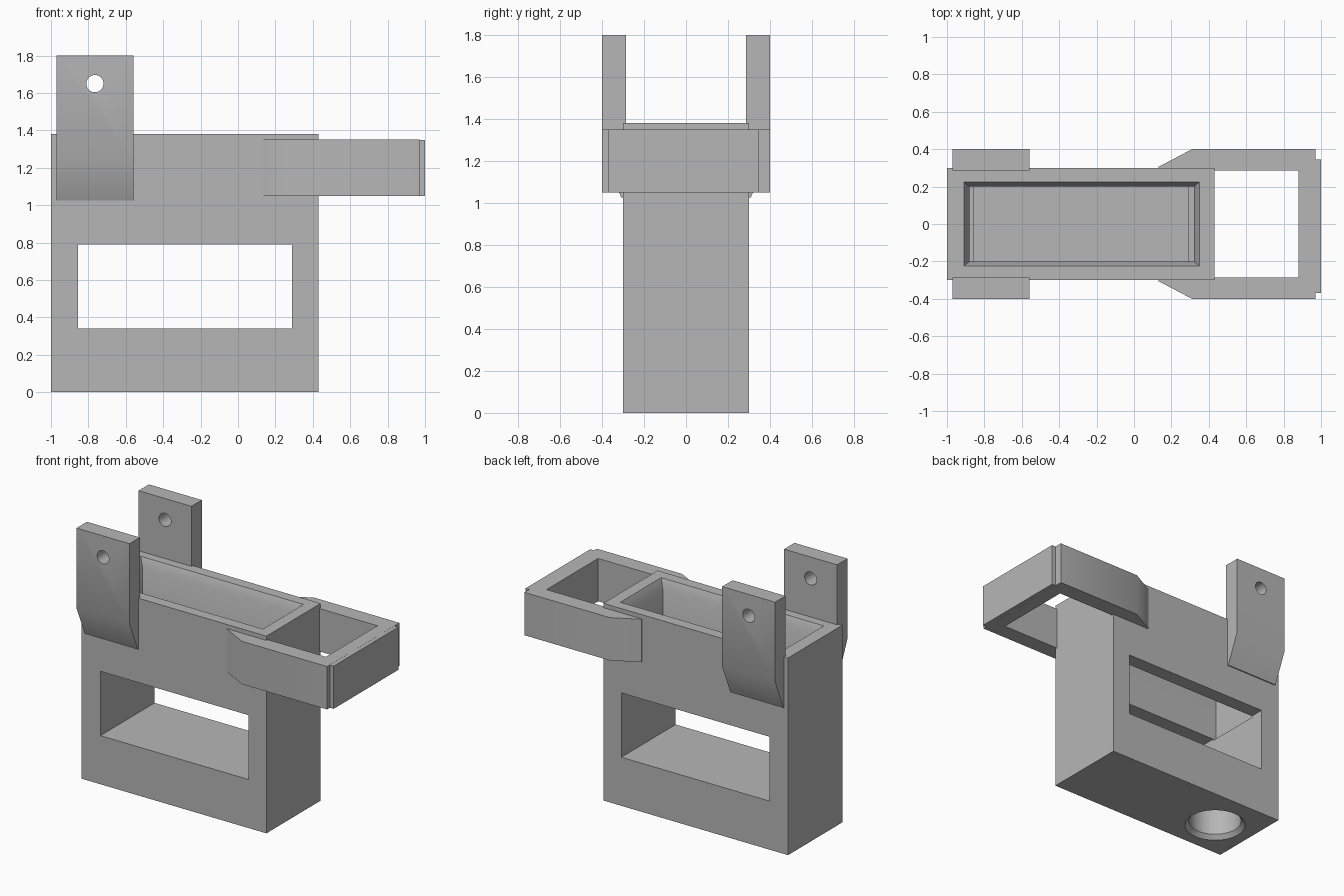
import bpy, bmesh
from math import cos, sin, pi, radians
from mathutils import Vector

if "Cube" in bpy.data.objects:
    bpy.data.objects.remove(bpy.data.objects["Cube"])

grey = bpy.data.materials.new("plain_grey")
grey.use_nodes = True
colour = (0.47, 0.47, 0.47, 1)
grey.diffuse_color = colour
grey.node_tree.nodes["Principled BSDF"].inputs["Base Color"].default_value = colour


def loft(name, rings):
    """Closed solid through matching rings of points."""
    bm = bmesh.new()
    loops = [[bm.verts.new(p) for p in ring] for ring in rings]
    n = len(loops[0])
    for a, b in zip(loops, loops[1:]):
        for i in range(n):
            j = (i + 1) % n
            bm.faces.new((a[i], a[j], b[j], b[i]))
    bm.faces.new(loops[0])
    bm.faces.new(loops[-1])
    bmesh.ops.recalc_face_normals(bm, faces=bm.faces)
    mesh = bpy.data.meshes.new(name)
    bm.to_mesh(mesh)
    bm.free()
    mesh.materials.append(grey)
    obj = bpy.data.objects.new(name, mesh)
    bpy.context.collection.objects.link(obj)
    return obj


def rect(x0, x1, y, z):
    return [(x0, -y, z), (x1, -y, z), (x1, y, z), (x0, y, z)]


def circle(place, r, n=48):
    return [place(r * cos(2 * pi * i / n), r * sin(2 * pi * i / n)) for i in range(n)]


def cut(obj, cutters):
    """Subtract each cutter, bake the result and remove the cutters."""
    for c in cutters:
        c.hide_render = True
        mod = obj.modifiers.new(c.name, 'BOOLEAN')
        mod.operation, mod.solver, mod.object = 'DIFFERENCE', 'EXACT', c
    bpy.context.view_layer.update()
    graph = bpy.context.evaluated_depsgraph_get()
    baked = bpy.data.meshes.new_from_object(obj.evaluated_get(graph))
    obj.modifiers.clear()
    obj.data = baked
    for c in cutters:
        bpy.data.objects.remove(c)


def smooth(obj):
    bpy.ops.object.select_all(action='DESELECT')
    obj.select_set(True)
    bpy.context.view_layer.objects.active = obj
    bpy.ops.object.shade_smooth_by_angle(angle=radians(32))


# Main block with a through window, an open bevelled top and a blind base socket
body = loft("body", [rect(-1, 0.43, 0.3, 0), rect(-1, 0.43, 0.3, 1.38)])
window = loft("window_cutter", [rect(-0.855, 0.29, 0.5, 0.34), rect(-0.855, 0.29, 0.5, 0.79)])
pocket = loft("pocket_cutter", [
    rect(-0.88, 0.32, 0.2, 0.78), rect(-0.88, 0.32, 0.2, 1.32),
    rect(-0.91, 0.35, 0.225, 1.38), rect(-0.91, 0.35, 0.225, 1.5)])
socket = loft("socket_cutter", [
    circle(lambda u, v, z=z: (-0.72 + u, v - 0.02, z), r)
    for z, r in ((-0.1, 0.2), (0, 0.2), (0.03, 0.173), (0.28, 0.173))])
cut(body, [window, pocket, socket])
smooth(body)

# Pair of upright lugs with tapered feet and a pin hole
lug_profile = [(0.285, 1.8), (0.4, 1.8), (0.4, 1.24), (0.308, 1.025), (0.285, 1.025)]
for name, side in (("front_lug", -1), ("back_lug", 1)):
    lug = loft(name, [[(x, side * y, z) for y, z in lug_profile] for x in (-0.97, -0.56)])
    pin = loft("pin_cutter", [
        circle(lambda u, v, y=y: (-0.765 + u, side * y, 1.65 + v), 0.046, 32)
        for y in (0.2, 0.5)])
    cut(lug, [pin])
    smooth(lug)

# Rectangular loop bracket whose arms taper into the block
half = [(0.13, 0.285), (0.13, 0.305), (0.31, 0.4), (0.97, 0.4)]
inner = [(0.88, 0.285)]
outline = half + [(x, -y) for x, y in reversed(half)]
outline += [(x, -y) for x, y in inner] + inner
loop = loft("loop_bracket", [[(x, y, z) for x, y in outline] for z in (1.05, 1.35)])
smooth(loop)

# Raised plate on the end of the loop
end = [(0.95, -0.37), (1, -0.37), (1, 0.345), (0.95, 0.345)]
loft("loop_end_plate", [[(x, y, z) for x, y in end] for z in (1.0505, 1.3495)])
